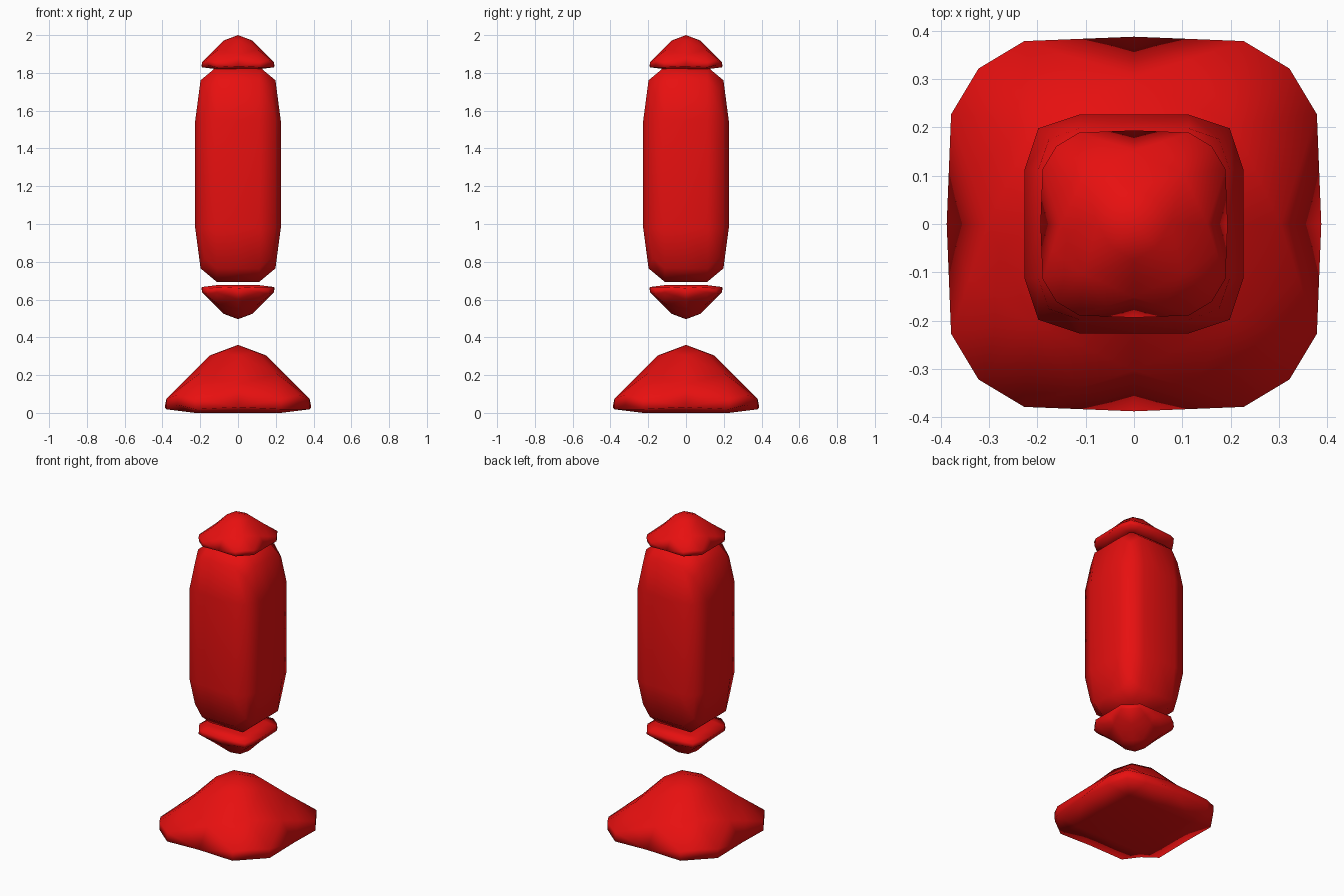
import bpy, bmesh
from mathutils import Matrix

if "Cube" in bpy.data.objects:
    bpy.data.objects.remove(bpy.data.objects["Cube"])

red = bpy.data.materials.new("red")
red.diffuse_color = (0.8, 0.005, 0.005, 1)
red.use_nodes = True
red.node_tree.nodes["Principled BSDF"].inputs["Base Color"].default_value = red.diffuse_color


def finish(name, bm, location):
    """Split every face once, then round the part with one smoothing level."""
    bmesh.ops.subdivide_edges(bm, edges=bm.edges[:], cuts=1, use_grid_fill=True)
    bmesh.ops.recalc_face_normals(bm, faces=bm.faces[:])
    for f in bm.faces:
        f.smooth = True
    mesh = bpy.data.meshes.new(name)
    bm.to_mesh(mesh)
    bm.free()
    mesh.materials.append(red)
    ob = bpy.data.objects.new(name, mesh)
    ob.location = location
    bpy.context.collection.objects.link(ob)
    mod = ob.modifiers.new("round", 'SUBSURF')
    mod.levels = mod.render_levels = 1
    mod.use_limit_surface = False
    return ob


def pyramid(name, size, z, up=1):
    """Square pyramid, half width and height both equal to size."""
    bm = bmesh.new()
    base = [bm.verts.new((x * size, y * size, 0))
            for x, y in ((-1, -1), (1, -1), (1, 1), (-1, 1))]
    apex = bm.verts.new((0, 0, up * size))
    bm.faces.new(base)
    for i in range(4):
        bm.faces.new((base[i], base[(i + 1) % 4], apex))
    return finish(name, bm, (0, 0, z))


def block(name, half_width, half_height, z):
    bm = bmesh.new()
    bmesh.ops.create_cube(bm, size=2)
    bm.transform(Matrix.Diagonal((half_width, half_width, half_height, 1)))
    return finish(name, bm, (0, 0, z))


# Base mound, then the body between two small pointed caps
pyramid("base", 0.4547, 0)
pyramid("bottom_cap", 0.2273, 0.676, up=-1)
block("body", 0.2265, 0.569, 1.263)
pyramid("top_cap", 0.2273, 1.82)
